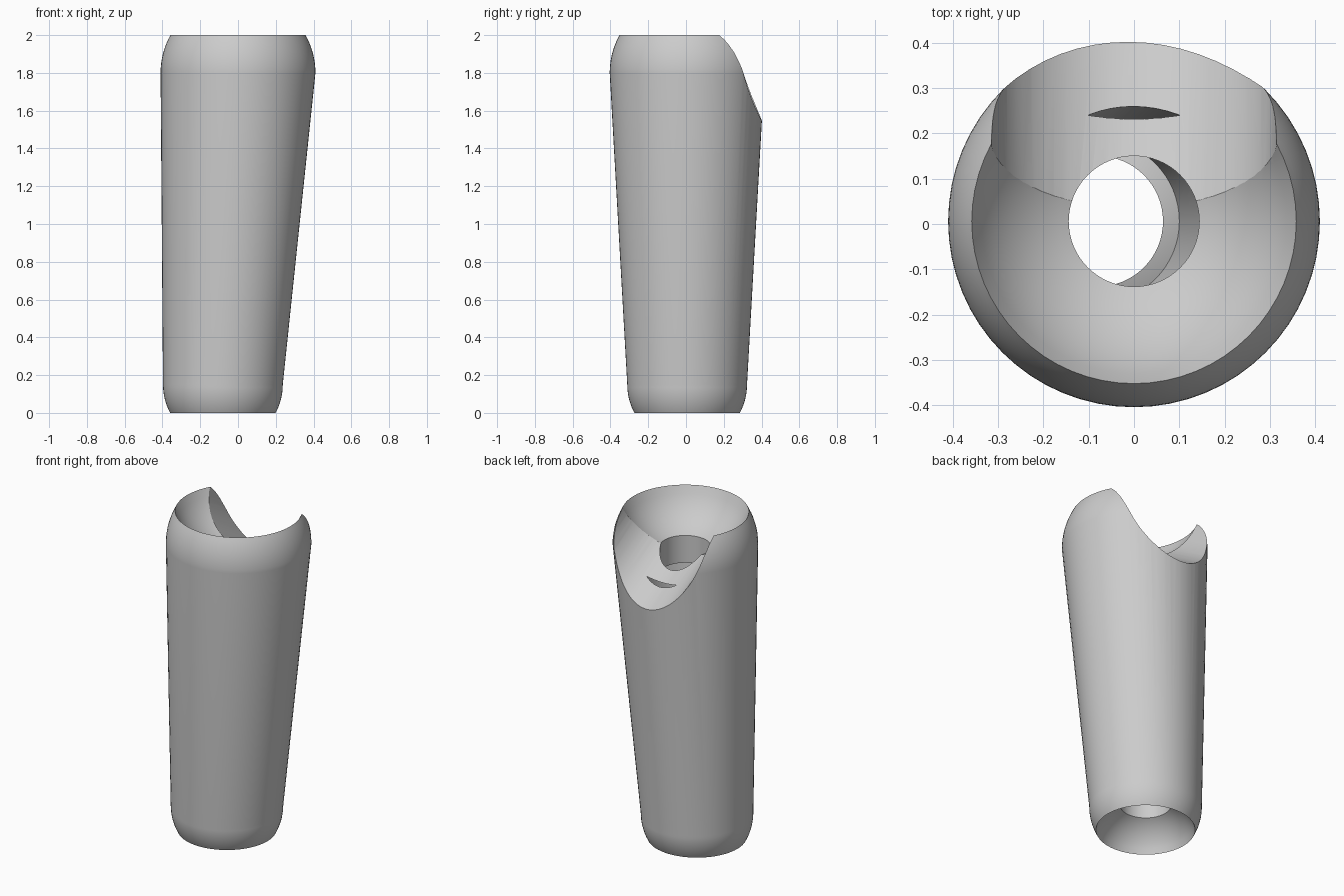
import bpy
import bmesh
from math import cos, sin, pi, sqrt, radians
from mathutils import Vector

SIDES = 64
Y0 = 0.006
TOP_X, LOW_X = 0.0, -0.08
HOLE = 0.144

cube = bpy.data.objects.get("Cube")
if cube:
    bpy.data.objects.remove(cube)

grey = bpy.data.materials.new("light grey")
grey.use_nodes = True
grey.diffuse_color = (0.6, 0.6, 0.6, 1)
grey.node_tree.nodes["Principled BSDF"].inputs["Base Color"].default_value = (0.6, 0.6, 0.6, 1)


def ball_arc(x, zc, ball, r0, r1, side, steps=10):
    """Rings (x, z, radius) on the upper (+1) or lower (-1) half of a ball."""
    radii = [r0 + (r1 - r0) * i / steps for i in range(steps + 1)]
    return [(x, zc + side * sqrt(max(ball * ball - r * r, 0)), r) for r in radii]


def round_end(x, zc, ball, z0, z1, steps=10):
    """Rings of a rounded shoulder between two heights."""
    heights = [z0 + (z1 - z0) * i / steps for i in range(steps + 1)]
    return [(x, z, sqrt(ball * ball - (z - zc) ** 2)) for z in heights]


# Closed section: outer skin, upper socket, inner cavity, lower socket
rings = round_end(LOW_X, 0.15, 0.317, 0, 0.15)
rings += round_end(TOP_X, 1.8, 0.41, 1.8, 2)
rings += ball_arc(TOP_X, 2.14, 0.384, 0.357, HOLE, -1)[1:]
rings += ball_arc(TOP_X, 2.14, 0.545, HOLE, 0.255, -1)
rings += ball_arc(LOW_X, -0.1, 0.435, 0.18, HOLE, 1)
rings += ball_arc(LOW_X, -0.1, 0.298, HOLE, 0.28, 1)[:-1]

bm = bmesh.new()
loops = [[bm.verts.new((x + r * cos(2 * pi * i / SIDES), Y0 + r * sin(2 * pi * i / SIDES), z))
          for i in range(SIDES)] for x, z, r in rings]
for a, b in zip(loops, loops[1:] + loops[:1]):
    for i in range(SIDES):
        j = (i + 1) % SIDES
        bm.faces.new((a[i], a[j], b[j], b[i]))
bmesh.ops.recalc_face_normals(bm, faces=bm.faces)
mesh = bpy.data.meshes.new("limb_sleeve")
bm.to_mesh(mesh)
bm.free()
mesh.materials.append(grey)
sleeve = bpy.data.objects.new("limb_sleeve", mesh)
bpy.context.collection.objects.link(sleeve)

# Swing clearance cut through the back of the upper socket
axis = Vector((0, cos(radians(30)), -sin(radians(30))))
bpy.ops.mesh.primitive_cylinder_add(
    vertices=SIDES, radius=0.317, depth=1,
    location=Vector((0, Y0, 2.14)) + axis * 0.5,
    rotation=axis.to_track_quat('Z', 'X').to_euler())
cutter = bpy.context.object
cutter.name = "clearance_cutter"
cutter.hide_render = True
cutter.data.materials.append(grey)

cut = sleeve.modifiers.new("clearance", 'BOOLEAN')
cut.operation = 'DIFFERENCE'
cut.solver = 'EXACT'
cut.object = cutter
bpy.ops.object.select_all(action='DESELECT')
sleeve.select_set(True)
bpy.context.view_layer.objects.active = sleeve
bpy.ops.object.modifier_apply(modifier=cut.name)
bpy.data.objects.remove(cutter)
bpy.ops.object.shade_smooth_by_angle(angle=radians(30))
